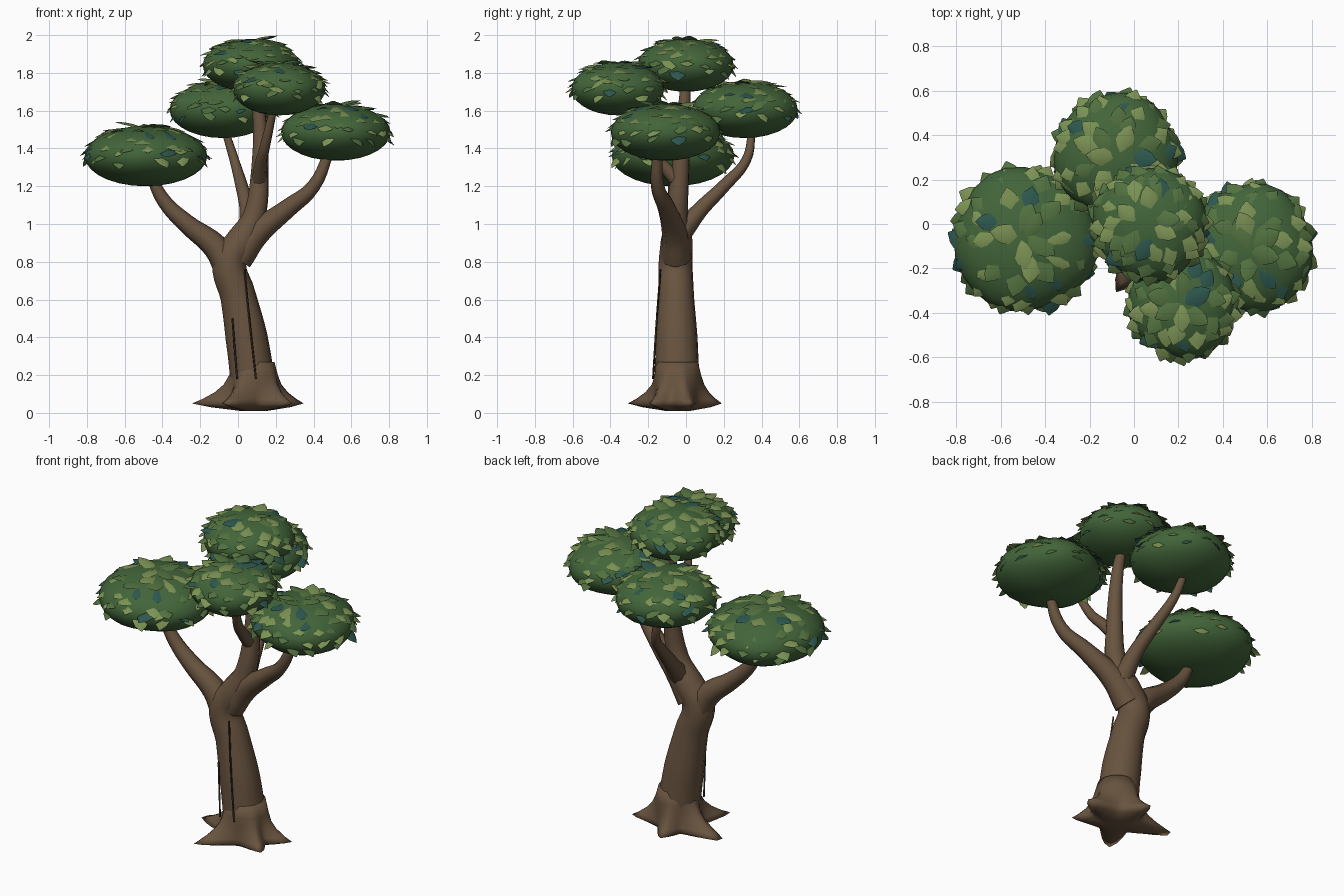
import bpy, bmesh, math, random
from mathutils import Vector, Matrix

random.seed(7)
if "Cube" in bpy.data.objects:
    bpy.data.objects.remove(bpy.data.objects["Cube"])


def material(name, rgb):
    mat = bpy.data.materials.new(name)
    mat.use_nodes = True
    mat.diffuse_color = (*rgb, 1)
    mat.node_tree.nodes["Principled BSDF"].inputs["Base Color"].default_value = (*rgb, 1)
    return mat


bark = material("brown_bark", (0.14, 0.088, 0.05))
vine_mat = material("dark_vine", (0.035, 0.025, 0.015))
core_mat = material("foliage_green", (0.055, 0.13, 0.042))
light = material("light_leaf", (0.2, 0.29, 0.09))
middle = material("middle_leaf", (0.085, 0.165, 0.05))
teal = material("teal_leaf", (0.026, 0.095, 0.075))


def mesh_object(name, bm, mats):
    bmesh.ops.recalc_face_normals(bm, faces=bm.faces)
    mesh = bpy.data.meshes.new(name)
    for face in bm.faces:
        face.smooth = True
    bm.to_mesh(mesh)
    bm.free()
    for mat in mats:
        mesh.materials.append(mat)
    obj = bpy.data.objects.new(name, mesh)
    bpy.context.collection.objects.link(obj)
    return obj


def tube(name, points, mat, sides=2):
    """Tapered tube through (x, y, z, radius) points."""
    curve = bpy.data.curves.new(name, "CURVE")
    curve.dimensions = "3D"
    curve.bevel_depth = 1
    curve.bevel_resolution = sides
    curve.resolution_u = 5
    curve.use_fill_caps = True
    spline = curve.splines.new("BEZIER")
    spline.bezier_points.add(len(points) - 1)
    for bp, (x, y, z, r) in zip(spline.bezier_points, points):
        bp.co = (x, y, z)
        bp.radius = r
        bp.handle_left_type = bp.handle_right_type = "AUTO"
    curve.materials.append(mat)
    obj = bpy.data.objects.new(name, curve)
    bpy.context.collection.objects.link(obj)
    bpy.ops.object.select_all(action="DESELECT")
    obj.select_set(True)
    bpy.context.view_layer.objects.active = obj
    bpy.ops.object.convert(target="MESH")
    bpy.ops.object.shade_smooth_by_angle(angle=math.radians(60))


# Trunk and limbs
tube("trunk", [(.085, -.045, .12, .12), (.045, -.05, .4, .112), (.0, -.052, .62, .095),
               (-.045, -.055, .8, .09), (.02, -.05, .91, .085), (.085, -.05, 1.04, .06),
               (.115, -.03, 1.27, .047), (.11, -.01, 1.6, .034), (.08, 0, 1.78, .025)], bark, 4)
tube("left_hand_limb", [(-.04, -.055, .76, .085), (-.12, -.055, .88, .068), (-.27, -.06, 1.0, .05),
                        (-.39, -.06, 1.12, .038), (-.47, -.07, 1.27, .025)], bark)
tube("right_hand_limb", [(.0, -.05, .82, .08), (.1, -.06, .95, .068), (.26, -.1, 1.08, .05),
                         (.4, -.15, 1.2, .036), (.49, -.15, 1.4, .025)], bark)
tube("back_limb", [(.06, -.03, .95, .06), (.05, .08, 1.08, .042), (.02, .2, 1.2, .034),
                   (-.02, .32, 1.34, .026), (-.07, .35, 1.5, .02)], bark)
tube("front_limb", [(.11, -.04, 1.22, .04), (.12, -.13, 1.32, .032), (.14, -.2, 1.4, .028),
                    (.19, -.3, 1.62, .02)], bark)

# Root flare: rings that grow from a round trunk section into a star of roots
ROOTS = [(-.08, -.31), (.29, -.19), (.35, .02), (.04, .19), (-.26, .02)]
cx, cy = .085, -.045


def flare_radius(angle, spread):
    r = .12
    for x, y in ROOTS:
        dx, dy = x - cx, y - cy
        diff = math.remainder(angle - math.atan2(dy, dx), math.tau)
        r = max(r, .12 + (math.hypot(dx, dy) - .12) * math.exp(-(abs(diff) / .34) ** 1.4))
    return .12 + (r - .12) * spread


bm = bmesh.new()
SEGS = 50
rings = []
for z, spread, scale in [(.01, .1, .5), (.03, .65, .9), (.05, 1, 1), (.075, .72, 1), (.11, .42, 1),
                         (.15, .2, 1), (.2, .06, 1), (.27, 0, .9)]:
    angles = [math.tau * i / SEGS for i in range(SEGS)]
    rings.append([bm.verts.new((cx + math.cos(a) * flare_radius(a, spread) * scale,
                                cy + math.sin(a) * flare_radius(a, spread) * scale, z))
                  for a in angles])
for low, high in zip(rings, rings[1:]):
    for i in range(SEGS):
        j = (i + 1) % SEGS
        bm.faces.new((low[i], low[j], high[j], high[i]))
bm.faces.new(rings[0])
bm.faces.new(rings[-1])
mesh_object("root_flare", bm, [bark])

# Thin vines hanging down the front of the trunk
tube("long_vine", [(.035, -.135, .76, .005), (.06, -.155, .5, .005), (.095, -.175, .18, .005)], vine_mat, 1)
tube("short_vine", [(-.03, -.145, .5, .005), (-.005, -.165, .18, .005)], vine_mat, 1)

# Half width of a leaf from stalk to tip
LEAF = [.2, .7, 1, .97, .7, .06]


def add_leaf(bm, origin, out, up, length, width, index):
    side = up.cross(out).normalized()
    up = out.cross(side).normalized()
    rows = []
    for k, w in enumerate(LEAF):
        t = k / (len(LEAF) - 1)
        spine = origin + out * length * t - up * length * .28 * t * t
        rows.append([bm.verts.new(spine + side * (s * w * width / 2) - up * (abs(s) * w * width * .16))
                     for s in (-1, 0, 1)])
    for a, b in zip(rows, rows[1:]):
        for i in range(2):
            bm.faces.new((a[i], a[i + 1], b[i + 1], b[i])).material_index = index


def foliage(name, centre, radius, height):
    # Flattened, slightly uneven body
    bm = bmesh.new()
    bmesh.ops.create_uvsphere(bm, u_segments=24, v_segments=14, radius=1)
    phase = random.uniform(0, math.tau)
    for v in bm.verts:
        a = math.atan2(v.co.y, v.co.x)
        wobble = 1 + .025 * math.sin(3 * a + phase) + .015 * math.sin(5 * a - phase)
        v.co = Vector((v.co.x * radius * wobble, v.co.y * radius * wobble, v.co.z * height))
    mesh_object(name + "_body", bm, [core_mat]).location = centre

    # Rings of leaves: polar angle, count, upward pitch
    bm = bmesh.new()
    for polar, count, pitch in [(14, 6, .35), (30, 10, .2), (46, 13, .05), (62, 15, -.1),
                                (78, 17, -.3), (97, 11, -.6)]:
        start = random.uniform(0, math.tau)
        for i in range(count):
            a = start + math.tau * (i + random.uniform(-.3, .3)) / count
            p = math.radians(polar + random.uniform(-7, 7))
            spot = Vector((math.sin(p) * math.cos(a) * radius, math.sin(p) * math.sin(a) * radius,
                           math.cos(p) * height))
            yaw = a + random.uniform(-.6, .6)
            tilt = pitch + random.uniform(-.15, .15)
            out = Vector((math.cos(yaw) * math.cos(tilt), math.sin(yaw) * math.cos(tilt), math.sin(tilt)))
            up = Vector((math.cos(a) * .25, math.sin(a) * .25, 1))
            length = random.uniform(.12, .155) * (.7 + radius)
            back = length * (.25 + .4 * math.sin(p))
            add_leaf(bm, spot - out * back + Vector((0, 0, .012)), out, up, length, length * .62,
                     random.choices((0, 1, 2), (42, 46, 12))[0])
    mesh_object(name + "_leaves", bm, [light, middle, teal]).location = centre


foliage("left_hand_foliage", (-.49, -.07, 1.36), .325, .16)
foliage("right_hand_foliage", (.52, -.11, 1.485), .29, .15)
foliage("back_foliage", (-.08, .31, 1.605), .28, .15)
foliage("front_foliage", (.22, -.36, 1.715), .245, .14)
foliage("top_foliage", (.07, 0, 1.84), .255, .14)
